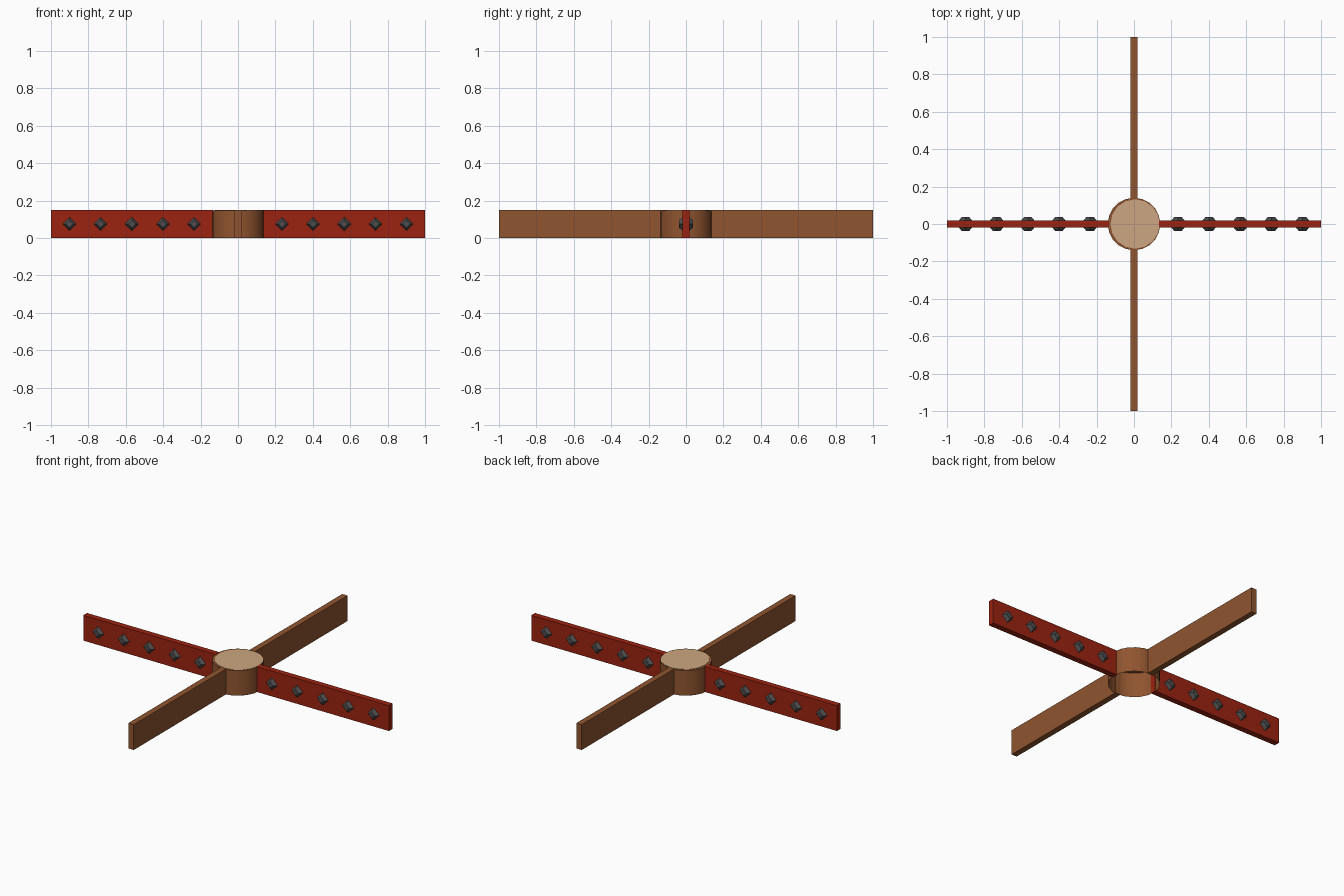
import bpy, bmesh, math
from mathutils import Matrix

if "Cube" in bpy.data.objects:
    bpy.data.objects.remove(bpy.data.objects["Cube"])


def material(name, rgb):
    m = bpy.data.materials.new(name)
    m.diffuse_color = (*rgb, 1)
    m.use_nodes = True
    m.node_tree.nodes["Principled BSDF"].inputs["Base Color"].default_value = m.diffuse_color
    return m


RED = material("red paint", (0.33, 0.017, 0.005))
BROWN = material("brown wood", (0.28, 0.09, 0.029))
TAN = material("tan wood", (0.61, 0.38, 0.22))
GREY = material("dark iron", (0.075, 0.075, 0.075))


def add_object(name, bm, mat):
    mesh = bpy.data.meshes.new(name)
    bm.to_mesh(mesh)
    bm.free()
    mesh.materials.append(mat)
    ob = bpy.data.objects.new(name, mesh)
    bpy.context.collection.objects.link(ob)
    return ob


def box(name, x0, x1, y0, y1, z0, z1, mat):
    bm = bmesh.new()
    m = Matrix.Translation(((x0 + x1) / 2, (y0 + y1) / 2, (z0 + z1) / 2))
    bmesh.ops.create_cube(bm, size=1, matrix=m @ Matrix.Diagonal((x1 - x0, y1 - y0, z1 - z0, 1)))
    return add_object(name, bm, mat)


H = 0.15       # height of the whole frame
T = 0.0175     # half thickness of an arm
R = 0.14       # hub radius

# four arms: red along x, brown along y
for side, s in (("right", 1), ("left", -1)):
    a, b = sorted((s * 0.134, s * 1.0))
    box(side + "_red_arm", a, b, -T, T, 0, H, RED)
for side, s in (("back", 1), ("front", -1)):
    a, b = sorted((s * 0.134, s * 1.0))
    box(side + "_brown_arm", -T, T, a, b, 0, H, BROWN)

# hub shell, open underneath
bm = bmesh.new()
bmesh.ops.create_cone(bm, cap_ends=True, segments=20, radius1=R, radius2=R, depth=H - 0.002,
                      matrix=Matrix.Translation((0, 0, (H - 0.002) / 2)))
bm.normal_update()
bmesh.ops.delete(bm, geom=[f for f in bm.faces if f.normal.z < -0.5], context='FACES_ONLY')
for f in bm.faces:
    f.smooth = abs(f.normal.z) < 0.5
for e in bm.edges:
    e.smooth = all(f.smooth for f in e.link_faces)
add_object("hub", bm, BROWN)

# pale plate on top of the hub
bm = bmesh.new()
bmesh.ops.create_cone(bm, cap_ends=True, segments=16, radius1=0.132, radius2=0.132, depth=0.002,
                      matrix=Matrix.Translation((0.006, 0, H - 0.001)))
add_object("hub_cap", bm, TAN)

# four-sided pointed studs on both faces of the red arms
for side, s in (("right", 1), ("left", -1)):
    for i in range(5):
        for face, d in (("front", 1), ("back", -1)):
            bm = bmesh.new()
            m = (Matrix.Translation((s * (0.235 + i * 0.1665), -d * 0.0265, 0.075))
                 @ Matrix.Rotation(d * math.pi / 2, 4, 'X'))
            bmesh.ops.create_cone(bm, cap_ends=True, segments=4, radius1=0.038, radius2=0.02,
                                  depth=0.021, matrix=m)
            add_object(f"{side}_{face}_stud_{i + 1}", bm, GREY)
